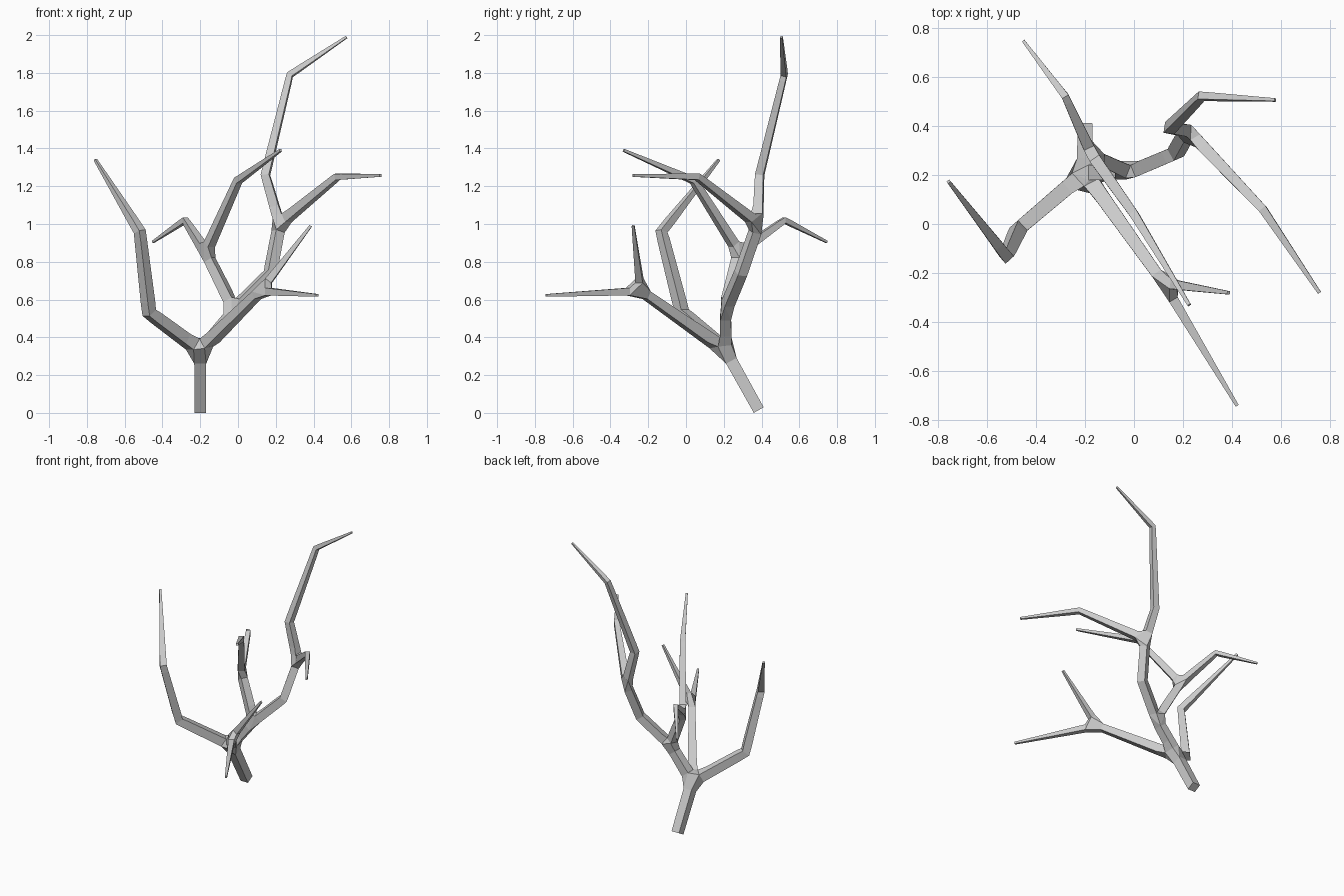
import bpy

cube = bpy.data.objects.get("Cube")
if cube:
    bpy.data.objects.remove(cube, do_unlink=True)

# Bark material
bark = bpy.data.materials.new("grey_bark")
bark.use_nodes = True
colour = (0.6, 0.6, 0.6, 1)
bark.diffuse_color = colour
bark.node_tree.nodes["Principled BSDF"].inputs["Base Color"].default_value = colour

# Branch joints: parent, position, half thickness
joints = {
    "base": (None, (-0.2, 0.385, 0.015), 0.03),
    "fork": ("base", (-0.2, 0.21, 0.33), 0.032),
    # right limb
    "right_low": ("fork", (-0.47, -0.02, 0.53), 0.028),
    "right_high": ("right_low", (-0.52, -0.13, 0.96), 0.023),
    "right_tip": ("right_high", (-0.755, 0.173, 1.34), 0.007),
    # front limb
    "front_fork": ("fork", (0.12, -0.24, 0.645), 0.022),
    "front_low_tip": ("front_fork", (0.42, -0.74, 0.622), 0.007),
    "front_high_tip": ("front_fork", (0.385, -0.28, 0.99), 0.007),
    # middle limb
    "middle": ("fork", (-0.02, 0.21, 0.55), 0.028),
    "middle_fork": ("middle", (-0.17, 0.28, 0.85), 0.024),
    "middle_bend": ("middle_fork", (0.0, 0.04, 1.23), 0.018),
    "middle_tip": ("middle_bend", (0.225, -0.33, 1.39), 0.007),
    "back_bend": ("middle_fork", (-0.28, 0.52, 1.02), 0.015),
    "back_tip": ("back_bend", (-0.45, 0.745, 0.905), 0.006),
    # left limb
    "left_low": ("middle", (0.17, 0.29, 0.74), 0.027),
    "left_fork": ("left_low", (0.22, 0.38, 1.0), 0.026),
    "left_bend": ("left_fork", (0.525, 0.06, 1.25), 0.017),
    "left_tip": ("left_bend", (0.755, -0.28, 1.257), 0.007),
    "top_low": ("left_fork", (0.145, 0.39, 1.26), 0.022),
    "top_high": ("top_low", (0.275, 0.52, 1.79), 0.016),
    "top_tip": ("top_high", (0.575, 0.505, 1.99), 0.006),
}

# Skeleton of the tree
names = list(joints)
edges = [(names.index(j[0]), i) for i, j in enumerate(joints.values()) if j[0]]
mesh = bpy.data.meshes.new("bare_tree")
mesh.from_pydata([j[1] for j in joints.values()], edges, [])
tree = bpy.data.objects.new("bare_tree", mesh)
bpy.context.collection.objects.link(tree)
mesh.materials.append(bark)

# Square skin around the branches
skin = tree.modifiers.new("Skin", "SKIN")
skin.branch_smoothing = 0
skin.use_smooth_shade = False
for node, joint in zip(mesh.skin_vertices[0].data, joints.values()):
    node.radius = (joint[2], joint[2])
    node.use_root = joint[0] is None
